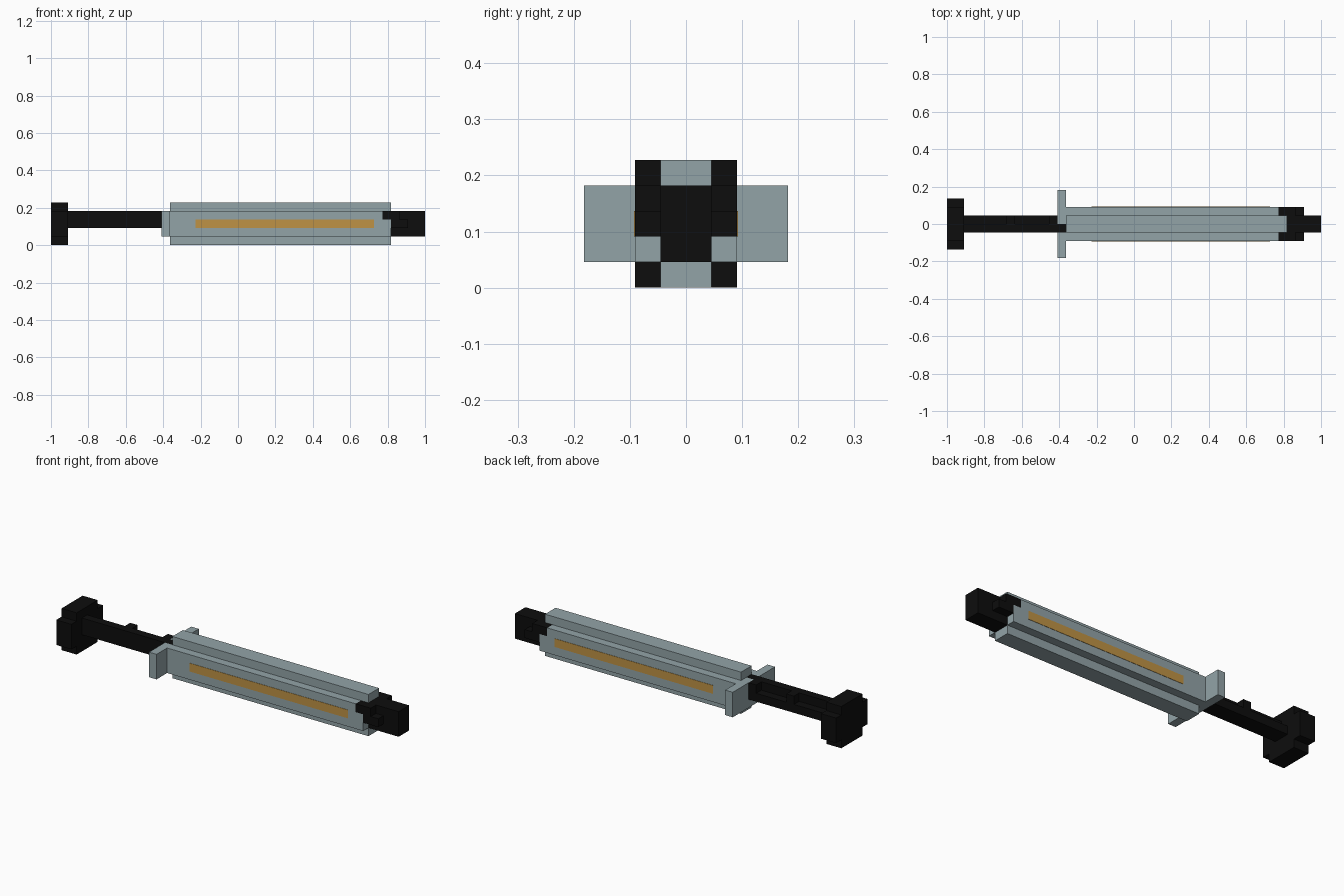
import bpy
import bmesh

cube = bpy.data.objects.get("Cube")
if cube:
    bpy.data.objects.remove(cube, do_unlink=True)

U = 2 / 44  # size of one grid cell


def material(name, r, g, b):
    m = bpy.data.materials.new(name)
    m.use_nodes = True
    m.diffuse_color = (r, g, b, 1)
    bsdf = m.node_tree.nodes["Principled BSDF"]
    bsdf.inputs["Base Color"].default_value = (r, g, b, 1)
    bsdf.inputs["Roughness"].default_value = 0.8
    return m


steel = material("grey_steel", 0.29, 0.37, 0.39)
black = material("matte_black", 0.004, 0.004, 0.004)
amber = material("amber", 0.52, 0.29, 0.06)


def prism(name, mat, profile, direction):
    """Extrude a flat profile (in cells) along a direction (in cells)."""
    bm = bmesh.new()
    face = bm.faces.new([bm.verts.new(p) for p in profile])
    new = bmesh.ops.extrude_face_region(bm, geom=[face])["geom"]
    bmesh.ops.translate(bm, vec=direction,
                        verts=[v for v in new if isinstance(v, bmesh.types.BMVert)])
    bmesh.ops.scale(bm, vec=(U, U, U), verts=bm.verts)
    bmesh.ops.recalc_face_normals(bm, faces=bm.faces)
    mesh = bpy.data.meshes.new(name)
    bm.to_mesh(mesh)
    bm.free()
    mesh.materials.append(mat)
    obj = bpy.data.objects.new(name, mesh)
    bpy.context.collection.objects.link(obj)
    return obj


def side_prism(name, mat, xz, y0, y1):
    return prism(name, mat, [(x, y0, z) for x, z in xz], (0, y1 - y0, 0))


def end_prism(name, mat, yz, x0, x1):
    return prism(name, mat, [(x0, y, z) for y, z in yz], (x1 - x0, 0, 0))


def box(name, mat, x, y, z):
    a, b = z
    return side_prism(name, mat, [(x[0], a), (x[1], a), (x[1], b), (x[0], b)], *y)


# Barrel: wide body with a notched front end, and a tall centre rail
side_prism("barrel_body", steel,
           [(-8, 1), (18, 1), (18, 3), (17, 3), (17, 4), (-8, 4)], -2, 2)
box("barrel_rail", steel, (-8, 18), (-1, 1), (0, 5))

# Finger flange with a slot where the rod enters
end_prism("finger_flange", steel,
          [(-4, 1), (4, 1), (4, 4), (0, 4), (0, 3), (-1, 3), (-1, 4), (-4, 4)], -9, -8)

# Amber window strip on both sides
for side, name in ((-1, "front"), (1, "back")):
    box(name + "_strip", amber, (-5, 16), (side * 1.95, side * 2.04), (2, 3))

# Nozzle with stepped collar
box("nozzle", black, (18, 22), (-1, 1), (1, 4))
box("collar_upper", black, (17, 19), (-2, 2), (3, 4))
box("collar_lower", black, (18, 20), (-2, 2), (2, 3))

# Plunger rod: flat base, ridge along one half, two catch teeth on the other
box("plunger_rod", black, (-20, -9), (-1, 1), (2, 3))
box("rod_ridge", black, (-20, -8), (-1, 0), (3, 4))
for i, x in enumerate((-15, -10)):
    box("rod_tooth_%d" % (i + 1), black, (x, x + 1), (0, 1), (3, 4))

# Plunger head: stepped-corner plate
quarter = [(3, 1.5), (2, 1.5), (2, 2.5)]
right = [(y, 2.5 + z) for y, z in quarter]
left = [(-y, z) for y, z in reversed(right)]
upper = right + left
lower = [(-y, 5 - z) for y, z in upper]
end_prism("plunger_head", black, upper + lower, -22, -20)
